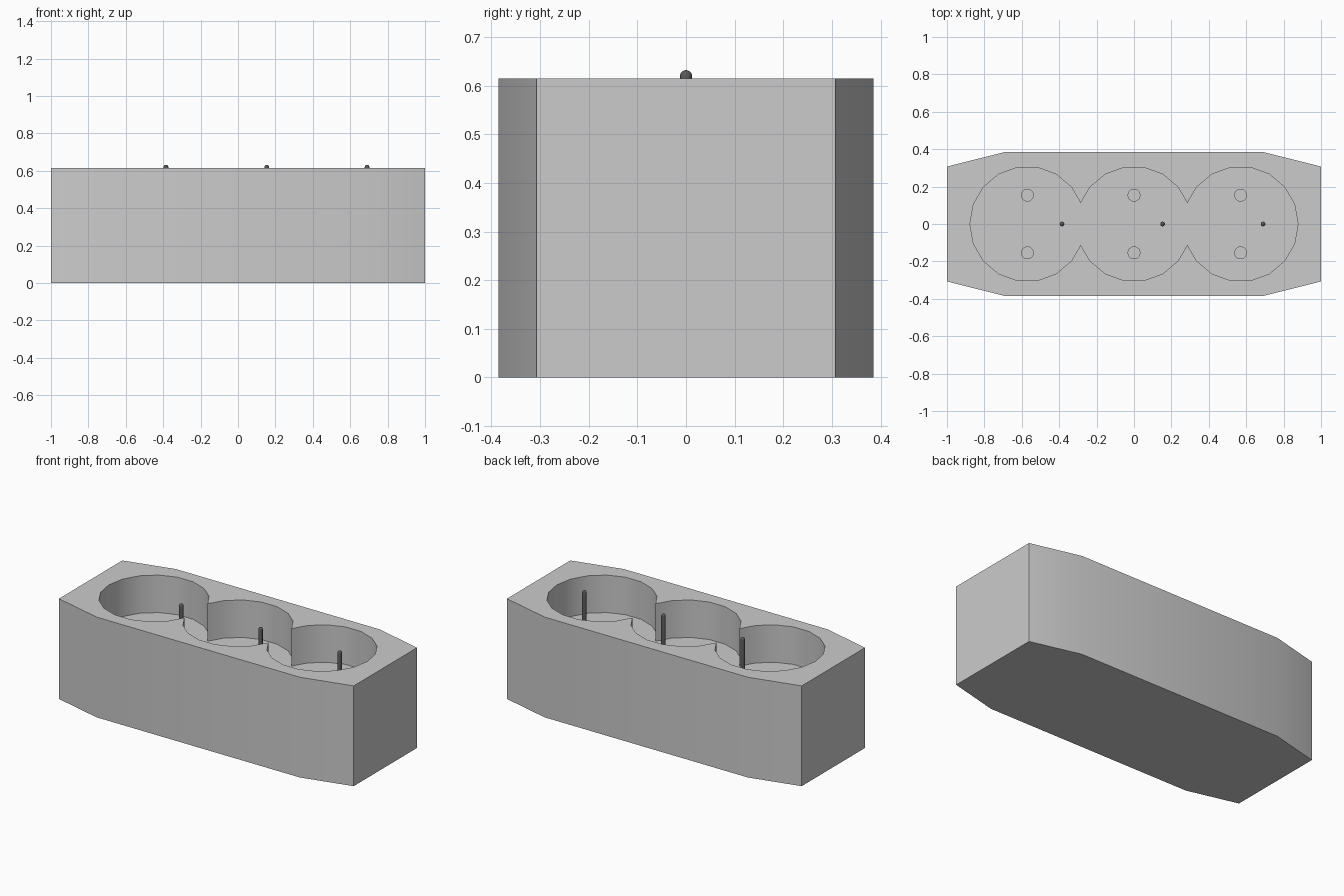
import bpy, bmesh
from math import cos, sin, pi, radians

if "Cube" in bpy.data.objects:
    bpy.data.objects.remove(bpy.data.objects["Cube"])

H, FLOOR = 0.615, 0.385          # block height, socket floor height
R, PITCH = 0.307, 0.57           # socket radius and spacing
CENTRES = (-PITCH, 0, PITCH)


def make_object(name, bm):
    bmesh.ops.recalc_face_normals(bm, faces=bm.faces)
    mesh = bpy.data.meshes.new(name)
    bm.to_mesh(mesh)
    bm.free()
    ob = bpy.data.objects.new(name, mesh)
    bpy.context.collection.objects.link(ob)
    return ob


def prism(name, pts, z0, z1):
    bm = bmesh.new()
    face = bm.faces.new([bm.verts.new((x, y, z0)) for x, y in pts])
    ext = bmesh.ops.extrude_face_region(bm, geom=[face], use_keep_orig=True)
    for v in ext["geom"]:
        if isinstance(v, bmesh.types.BMVert):
            v.co.z = z1
    return make_object(name, bm)


def circle(cx, cy, r, n):
    return [(cx + r * cos(2 * pi * i / n), cy + r * sin(2 * pi * i / n)) for i in range(n)]


def activate(ob):
    bpy.ops.object.select_all(action='DESELECT')
    ob.select_set(True)
    bpy.context.view_layer.objects.active = ob


def cut(target, cutter):
    mod = target.modifiers.new("cut", 'BOOLEAN')
    mod.operation, mod.solver, mod.object = 'DIFFERENCE', 'EXACT', cutter
    activate(target)
    bpy.ops.object.modifier_apply(modifier=mod.name)
    bpy.data.objects.remove(cutter)


def smooth(ob):
    activate(ob)
    bpy.ops.object.shade_smooth_by_angle(angle=radians(30))


# Block with tapered ends
side = [(1, 0.307), (0.69, 0.385), (-0.69, 0.385), (-1, 0.307)]
block = prism("socket_block", side + [(-x, -y) for x, y in side], 0, H)

# Three merged 18-sided recesses as one outline with cusps between them
upper = []
for c in CENTRES:
    for i in range(9, -1, -1):
        x, y = c + R * cos(i * pi / 9), R * sin(i * pi / 9)
        if abs(x - c) < PITCH / 2 or abs(x) > PITCH:
            upper.append((x, y))
    if c < PITCH:
        upper.append((c + PITCH / 2, 0.112))
lower = [(-x, -y) for x, y in upper[1:-1]]
cut(block, prism("recess_cutter", upper + lower, FLOOR, H + 0.1))

# Pairs of contact holes in the recess floors
for c in CENTRES:
    for s in (-1, 1):
        cut(block, prism("hole_cutter", circle(c, s * 0.154, 0.032, 18), 0.15, FLOOR + 0.1))
smooth(block)

# Round-topped earth pins
dark = bpy.data.materials.new("dark_metal")
dark.diffuse_color = (0.1, 0.1, 0.1, 1)
dark.use_nodes = True
dark.node_tree.nodes["Principled BSDF"].inputs["Base Color"].default_value = dark.diffuse_color
PIN_R, SEG, PIN_TOP = 0.0125, 16, 0.632
profile = [(PIN_R, FLOOR)] + [
    (PIN_R * cos(a * pi / 8), PIN_TOP - PIN_R + PIN_R * sin(a * pi / 8)) for a in range(4)]
for n, x in enumerate((-0.385, 0.153, 0.69), 1):
    bm = bmesh.new()
    rings = [[bm.verts.new((px + x, py, z)) for px, py in circle(0, 0, r, SEG)] for r, z in profile]
    for a, b in zip(rings, rings[1:]):
        for i in range(SEG):
            j = (i + 1) % SEG
            bm.faces.new((a[i], a[j], b[j], b[i]))
    tip = bm.verts.new((x, 0, PIN_TOP))
    for i in range(SEG):
        bm.faces.new((rings[-1][i], rings[-1][(i + 1) % SEG], tip))
    bm.faces.new(rings[0][::-1])
    pin = make_object(f"earth_pin_{n}", bm)
    pin.data.materials.append(dark)
    smooth(pin)
